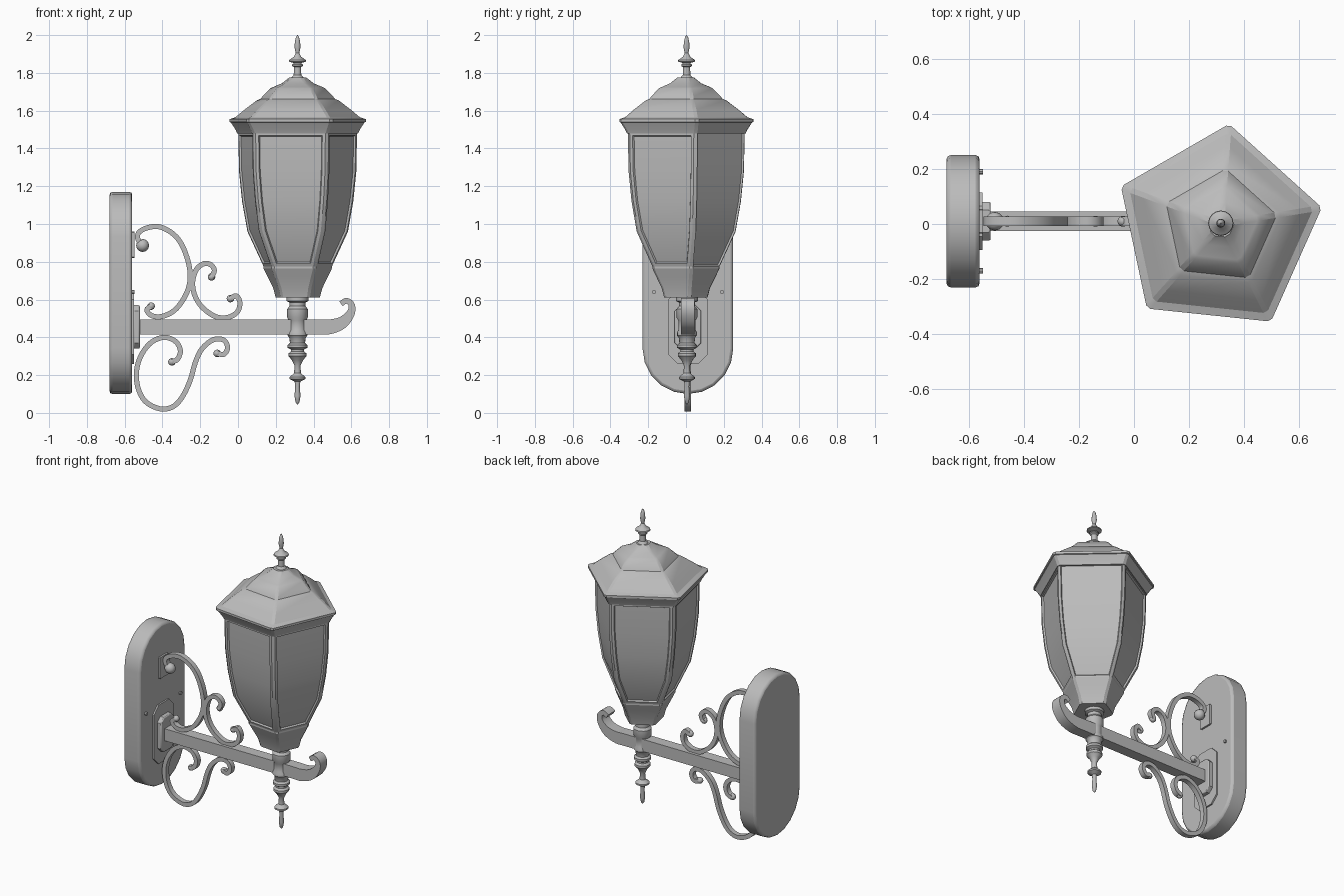
import bpy, bmesh, math
from mathutils import Vector

if "Cube" in bpy.data.objects:
    bpy.data.objects.remove(bpy.data.objects["Cube"], do_unlink=True)

metal = bpy.data.materials.new("grey_metal")
metal.use_nodes = True
GREY = (0.5, 0.5, 0.5, 1)
metal.diffuse_color = GREY
metal.node_tree.nodes["Principled BSDF"].inputs["Base Color"].default_value = GREY

MID_Y = 0.01       # centre plane of the bracket
POST_X = 0.315     # axis of the lantern


def finish(name, bm, smooth=None, bevel=0):
    """Turn a bmesh into a named object with the shared material."""
    bmesh.ops.recalc_face_normals(bm, faces=bm.faces)
    mesh = bpy.data.meshes.new(name)
    bm.to_mesh(mesh)
    bm.free()
    mesh.materials.append(metal)
    obj = bpy.data.objects.new(name, mesh)
    bpy.context.collection.objects.link(obj)
    if bevel:
        mod = obj.modifiers.new("soft_edge", "BEVEL")
        mod.width, mod.segments = bevel, 2
        mod.limit_method, mod.angle_limit = "ANGLE", math.radians(50)
    if smooth:
        bpy.ops.object.select_all(action="DESELECT")
        obj.select_set(True)
        bpy.context.view_layer.objects.active = obj
        bpy.ops.object.shade_smooth_by_angle(angle=math.radians(smooth))
    return obj


def loft(rings, closed_ends=True):
    """Bridge rings of equal length into a solid; returns bmesh and side faces by row."""
    bm = bmesh.new()
    loops = [[bm.verts.new(p) for p in ring] for ring in rings]
    n = len(loops[0])
    rows = []
    for low, high in zip(loops, loops[1:]):
        rows.append([bm.faces.new((low[i], low[(i + 1) % n], high[(i + 1) % n], high[i]))
                     for i in range(n)])
    if closed_ends:
        bm.faces.new(loops[0][::-1])
        bm.faces.new(loops[-1])
    return bm, rows


def lathe(name, profile, x, y, sides=16):
    rings = []
    for radius, z in profile:
        angles = [math.tau * i / sides for i in range(sides)]
        rings.append([(x + radius * math.cos(a), y + radius * math.sin(a), z) for a in angles])
    return finish(name, loft(rings)[0], smooth=35)


def pentagon(radius, z, cut=0.012):
    """Five-sided ring with clipped corners, slightly off the post axis."""
    radius += cut * 0.6
    cx, cy = POST_X + 0.003 - 0.035 * radius, -0.053 * radius
    corners = [Vector((cx + radius * math.cos(a), cy + radius * math.sin(a), z))
               for a in (math.radians(12 + 72 * i) for i in range(5))]
    ring = []
    for i, c in enumerate(corners):
        for other in (corners[i - 1], corners[(i + 1) % 5]):
            ring.append(c + (other - c).normalized() * cut)
    return ring


def smooth_path(points, steps=4):
    """Catmull-Rom interpolation through tuples of any length."""
    pts = [Vector(p) for p in points]
    pts = [2 * pts[0] - pts[1]] + pts + [2 * pts[-1] - pts[-2]]
    out = []
    for a, b, c, d in zip(pts, pts[1:], pts[2:], pts[3:]):
        for s in range(steps):
            t = s / steps
            out.append(0.5 * (2 * b + (c - a) * t + (2 * a - 5 * b + 4 * c - d) * t * t
                              + (3 * b - a - 3 * c + d) * t ** 3))
    return out + [pts[-2]]


def strip(name, points, half_width):
    """Sweep a flat bar along (x, z, thickness) points."""
    path = smooth_path(points)
    rings = []
    for i, p in enumerate(path):
        tangent = path[min(i + 1, len(path) - 1)] - path[max(i - 1, 0)]
        side = Vector((-tangent[1], tangent[0])).normalized() * p[2] / 2
        rings.append([(p[0] + s * side.x, MID_Y + w, p[1] + s * side.y)
                      for s, w in ((1, -half_width), (1, half_width),
                                   (-1, half_width), (-1, -half_width))])
    return finish(name, loft(rings)[0], smooth=35)


def ball(name, x, z, radius):
    bm = bmesh.new()
    bmesh.ops.create_uvsphere(bm, u_segments=12, v_segments=8, radius=radius)
    bmesh.ops.translate(bm, verts=bm.verts, vec=(x, MID_Y, z))
    return finish(name, bm, smooth=40)


def wall_slab(name, outline, x_back, x_front, bevel=0):
    """Extrude a (y, z) outline along x."""
    rings = [[(x, y, z) for y, z in outline] for x in (x_back, x_front)]
    return finish(name, loft(rings)[0], smooth=30, bevel=bevel)


def clipped_box(half_y, z_low, z_high, cut):
    mid, half_z = (z_low + z_high) / 2, (z_high - z_low) / 2
    quarter = [(half_y, half_z - cut), (half_y - cut, half_z)]
    top = quarter + [(-y, z) for y, z in quarter[::-1]]
    return [(MID_Y + y, mid + z) for y, z in top + [(-y, -z) for y, z in top]]


# Wall plate with round ends
R = 0.24
outline = []
for centre, start in ((1.17 - R, 0), (0.1 + R, math.pi)):
    for i in range(11):
        a = start + math.pi * i / 10
        outline.append((MID_Y + R * math.cos(a), centre + R * math.sin(a)))
wall_slab("wall_plate", outline, -0.68, -0.56, bevel=0.015)

# Mounting plates between wall plate and bracket
wall_slab("lower_backing", clipped_box(0.105, 0.26, 0.65, 0.05), -0.565, -0.55)
wall_slab("arm_flange", clipped_box(0.07, 0.34, 0.57, 0.03), -0.555, -0.52, bevel=0.006)
wall_slab("upper_mount", clipped_box(0.045, 0.82, 0.96, 0.004), -0.565, -0.548)
for side, y in (("left", 0.19), ("right", -0.17)):
    wall_slab("screw_" + side, [(y + 0.01 * math.cos(k), 0.64 + 0.01 * math.sin(k))
                                for k in (math.tau * i / 8 for i in range(8))], -0.565, -0.548)

# Straight arm ending in an upturned hook
strip("arm", [(-0.53, 0.455, 0.08), (0, 0.455, 0.08), (0.4, 0.455, 0.08), (0.48, 0.455, 0.078),
              (0.55, 0.477, 0.065), (0.595, 0.525, 0.045), (0.602, 0.57, 0.034),
              (0.575, 0.594, 0.03), (0.545, 0.578, 0.03)], 0.036)

# Scrolls
BAR = 0.027


def scroll(name, points):
    strip(name, [(x, z, BAR) for x, z in points], 0.017)
    for end, (x, z) in (("start", points[0]), ("end", points[-1])):
        ball(name + "_" + end + "_knob", x, z, 0.02)


scroll("upper_scroll", [
    (-.505, .886), (-.53, .92), (-.525, .955), (-.48, .98), (-.415, .985), (-.34, .945),
    (-.29, .875), (-.257, .77), (-.257, .68), (-.29, .6), (-.34, .54), (-.405, .51),
    (-.457, .515), (-.483, .545), (-.46, .565)])
scroll("middle_scroll", [
    (-.14, .72), (-.125, .755), (-.145, .785), (-.18, .79), (-.22, .76), (-.24, .695),
    (-.23, .625), (-.19, .56), (-.12, .51), (-.055, .505), (-.003, .535), (.01, .585),
    (-.01, .62), (-.04, .605)])
scroll("lower_scroll", [
    (-.35, .27), (-.32, .285), (-.305, .33), (-.33, .378), (-.39, .4), (-.457, .375),
    (-.51, .31), (-.537, .225), (-.53, .135), (-.49, .06), (-.415, .022), (-.35, .03),
    (-.3, .077), (-.255, .167), (-.225, .27), (-.19, .34), (-.13, .388), (-.075, .385),
    (-.055, .345), (-.075, .31), (-.11, .315)])
ball("upper_scroll_ball", -0.505, 0.886, 0.034)

# Turned post under the lantern
lathe("post", [
    (0.001, .045), (.01, .055), (.016, .09), (.012, .14), (.015, .165), (.042, .18), (.042, .19),
    (.018, .21), (.016, .25), (.03, .28), (.048, .3), (.048, .315), (.035, .325), (.035, .335),
    (.052, .345), (.052, .36), (.04, .37), (.044, .4), (.053, .41), (.053, .425), (.046, .44),
    (.046, .49), (.055, .505), (.055, .55), (.042, .565), (.042, .585), (.058, .592), (.058, .615)],
    POST_X, 0.005)

# Lantern body: flared foot, then tapered windows set into frames
bm, rows = loft([pentagon(r, z) for r, z in (
    (.12, .61), (.134, .66), (.165, .72), (.188, .765), (.188, .775),
    (.278, .96), (.308, 1.12), (.325, 1.28), (.329, 1.485))])
for side in range(1, 10, 2):
    window = [row[side] for row in rows[4:]]
    bmesh.ops.inset_region(bm, faces=window, thickness=0.016, depth=0, use_even_offset=True)
    bmesh.ops.inset_region(bm, faces=window, thickness=0.005, depth=-0.01, use_even_offset=True)
finish("lantern_body", bm, smooth=20)

# Stepped roof with a projecting rim
finish("lantern_roof", loft([pentagon(r, z) for r, z in (
    (.335, 1.48), (.345, 1.5), (.37, 1.537), (.378, 1.54), (.378, 1.555), (.345, 1.565),
    (.295, 1.605), (.225, 1.655), (.205, 1.662), (.195, 1.675), (.15, 1.718), (.135, 1.725),
    (.085, 1.745), (.045, 1.775))])[0], smooth=20)

# Finial
lathe("finial", [
    (.045, 1.755), (.032, 1.775), (.02, 1.79), (.019, 1.83), (.028, 1.837), (.028, 1.845),
    (.018, 1.852), (.046, 1.86), (.044, 1.868), (.02, 1.885), (.01, 1.905), (.016, 1.935),
    (.014, 1.965), (.008, 1.99), (.001, 2)], POST_X, 0.003)
